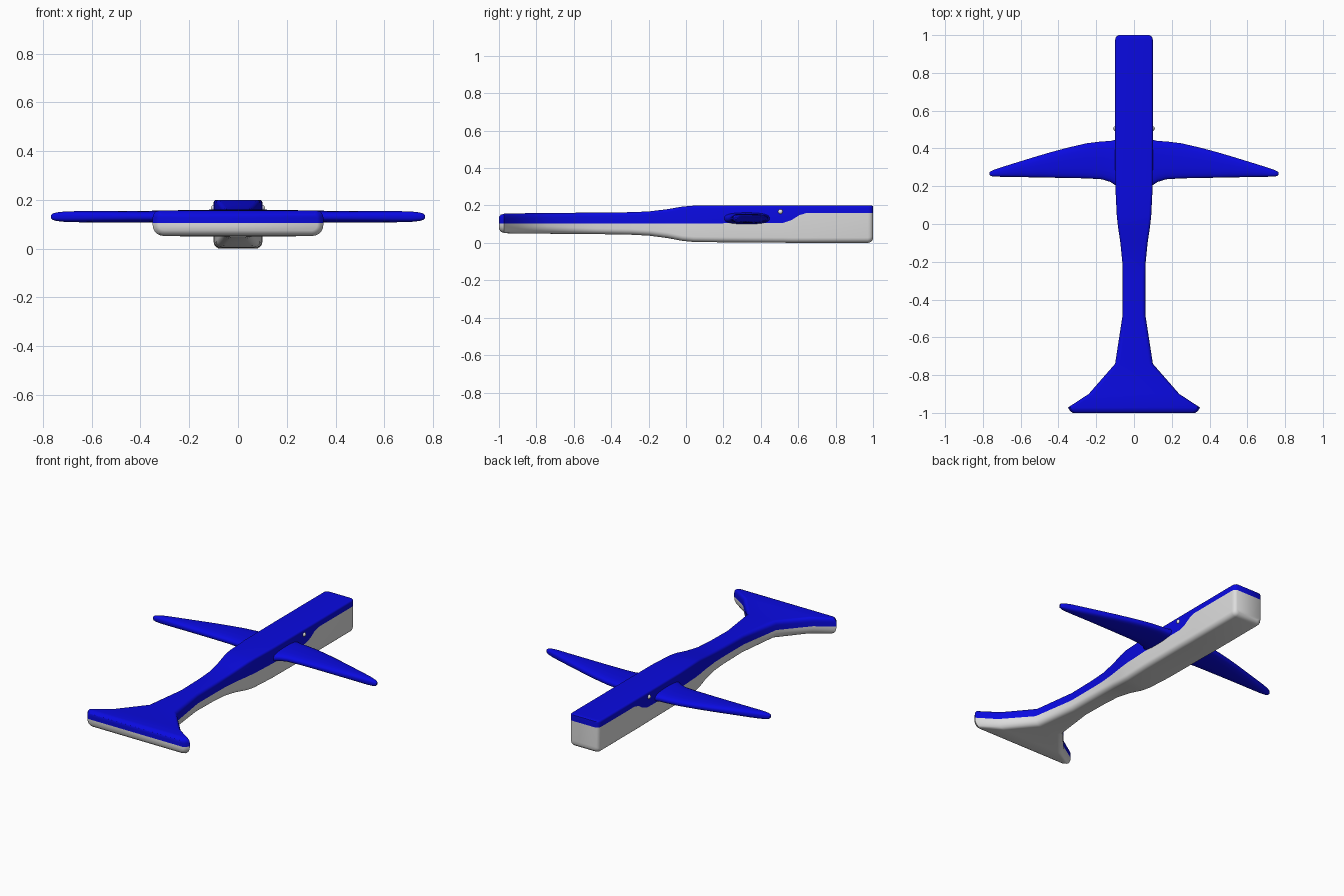
import bpy, bmesh, math


def material(name, rgb):
    m = bpy.data.materials.new(name)
    m.diffuse_color = (*rgb, 1)
    return m


blue = material("deep blue", (0.003, 0.003, 0.75))
grey = material("pale grey", (0.72, 0.72, 0.72))
white = material("eye white", (0.85, 0.85, 0.85))


def finish(name, bm, mats):
    bmesh.ops.recalc_face_normals(bm, faces=bm.faces)
    me = bpy.data.meshes.new(name)
    bm.to_mesh(me)
    bm.free()
    ob = bpy.data.objects.new(name, me)
    bpy.context.collection.objects.link(ob)
    for m in mats:
        me.materials.append(m)
    bpy.ops.object.select_all(action='DESELECT')
    ob.select_set(True)
    bpy.context.view_layer.objects.active = ob
    bpy.ops.object.shade_smooth_by_angle(angle=math.radians(40))
    return ob


def loft(rings, is_low=lambda i: False):
    """Skin closed rings whose second half mirrors the first; caps are strips."""
    bm = bmesh.new()
    vs = [[bm.verts.new(p) for p in r] for r in rings]
    n = len(vs[0])

    def face(verts, i):
        f = bm.faces.new(verts)
        f.material_index = int(is_low(min(i, n - 2 - i) if i < n - 1 else 0))

    for a, b in zip(vs, vs[1:]):
        for i in range(n):
            j = (i + 1) % n
            face((a[i], a[j], b[j], b[i]), i)
    for r in (vs[0], vs[-1]):
        for i in range(n // 2 - 1):
            face((r[i], r[i + 1], r[n - 2 - i], r[n - 1 - i]), i)
    return bm


STEPS = 5


def body_ring(y, w, zb, zt, split, rb, rt):
    """Rounded box section with a vertex row on the colour line."""
    half = []
    for k in range(STEPS + 1):
        a = math.pi / 2 * k / STEPS
        half.append((w - rb + rb * math.sin(a), y, zb + rb - rb * math.cos(a)))
    half.append((w, y, split))
    for k in range(STEPS + 1):
        a = math.pi / 2 * k / STEPS
        half.append((w - rt + rt * math.cos(a), y, zt - rt + rt * math.sin(a)))
    return half + [(-x, yy, z) for x, yy, z in reversed(half)]


# Body: y, half width, bottom, top, colour line, bottom radius, top radius
stations = [
    (-1.00, 0.325, 0.075, 0.140, 0.105, 0.022, 0.015),
    (-0.99, 0.338, 0.060, 0.151, 0.105, 0.036, 0.024),
    (-0.972, 0.350, 0.052, 0.156, 0.105, 0.045, 0.028),
    (-0.90, 0.240, 0.050, 0.158, 0.105, 0.045, 0.028),
    (-0.74, 0.100, 0.049, 0.160, 0.105, 0.040, 0.025),
    (-0.48, 0.060, 0.047, 0.162, 0.105, 0.030, 0.020),
    (-0.30, 0.060, 0.044, 0.164, 0.105, 0.030, 0.018),
    (-0.20, 0.062, 0.039, 0.168, 0.105, 0.030, 0.016),
    (-0.10, 0.072, 0.026, 0.180, 0.105, 0.030, 0.016),
    (-0.02, 0.084, 0.011, 0.194, 0.105, 0.028, 0.015),
    (0.04, 0.091, 0.005, 0.199, 0.105, 0.028, 0.014),
    (0.20, 0.099, 0.003, 0.200, 0.105, 0.028, 0.013),
    (0.52, 0.100, 0.001, 0.200, 0.107, 0.028, 0.012),
    (0.565, 0.100, 0.000, 0.200, 0.122, 0.028, 0.012),
    (0.605, 0.100, 0.000, 0.200, 0.148, 0.028, 0.012),
    (0.645, 0.100, 0.000, 0.200, 0.160, 0.028, 0.012),
    (0.972, 0.100, 0.000, 0.200, 0.160, 0.028, 0.012),
    (0.984, 0.098, 0.003, 0.200, 0.160, 0.027, 0.011),
    (0.994, 0.092, 0.010, 0.199, 0.160, 0.023, 0.009),
    (1.00, 0.082, 0.022, 0.197, 0.160, 0.018, 0.006),
]
body = finish("body", loft([body_ring(*s) for s in stations],
                           lambda i: i <= STEPS), [blue, grey])


def wing_ring(x, y0, y1, thick):
    """Blunt oval section, front half then mirrored back half."""
    pts = []
    n = 24
    for k in range(n):
        a = -math.pi / 2 + math.tau * (k + 0.5) / n
        c, s = math.cos(a), math.sin(a)
        py = math.copysign(abs(c) ** 0.8, c) * (y1 - y0) / 2 + (y0 + y1) / 2
        pz = math.copysign(abs(s) ** 0.7, s) * thick / 2 + 0.131
        pts.append((x, py, pz))
    return pts


# Wings: x, trailing y, leading y, thickness
wing_stations = [
    (0.06, 0.195, 0.450, 0.064), (0.10, 0.205, 0.446, 0.061),
    (0.125, 0.222, 0.440, 0.056), (0.17, 0.236, 0.438, 0.052),
    (0.25, 0.241, 0.428, 0.050), (0.35, 0.243, 0.405, 0.049),
    (0.45, 0.245, 0.378, 0.048), (0.55, 0.247, 0.348, 0.047),
    (0.65, 0.249, 0.317, 0.046), (0.71, 0.250, 0.298, 0.043),
    (0.745, 0.251, 0.286, 0.035), (0.76, 0.255, 0.278, 0.026),
    (0.766, 0.261, 0.272, 0.014),
]
wings = finish("wings", loft([wing_ring(*s) for s in wing_stations]), [blue])
wings.modifiers.new("mirror", 'MIRROR').use_mirror_merge = False

# Eyes: small balls set into both sides of the head
bm = bmesh.new()
bmesh.ops.create_uvsphere(bm, u_segments=16, v_segments=10, radius=0.013)
bmesh.ops.translate(bm, verts=bm.verts, vec=(0.097, 0.505, 0.167))
eyes = finish("eyes", bm, [white])
eyes.modifiers.new("mirror", 'MIRROR').use_mirror_merge = False
